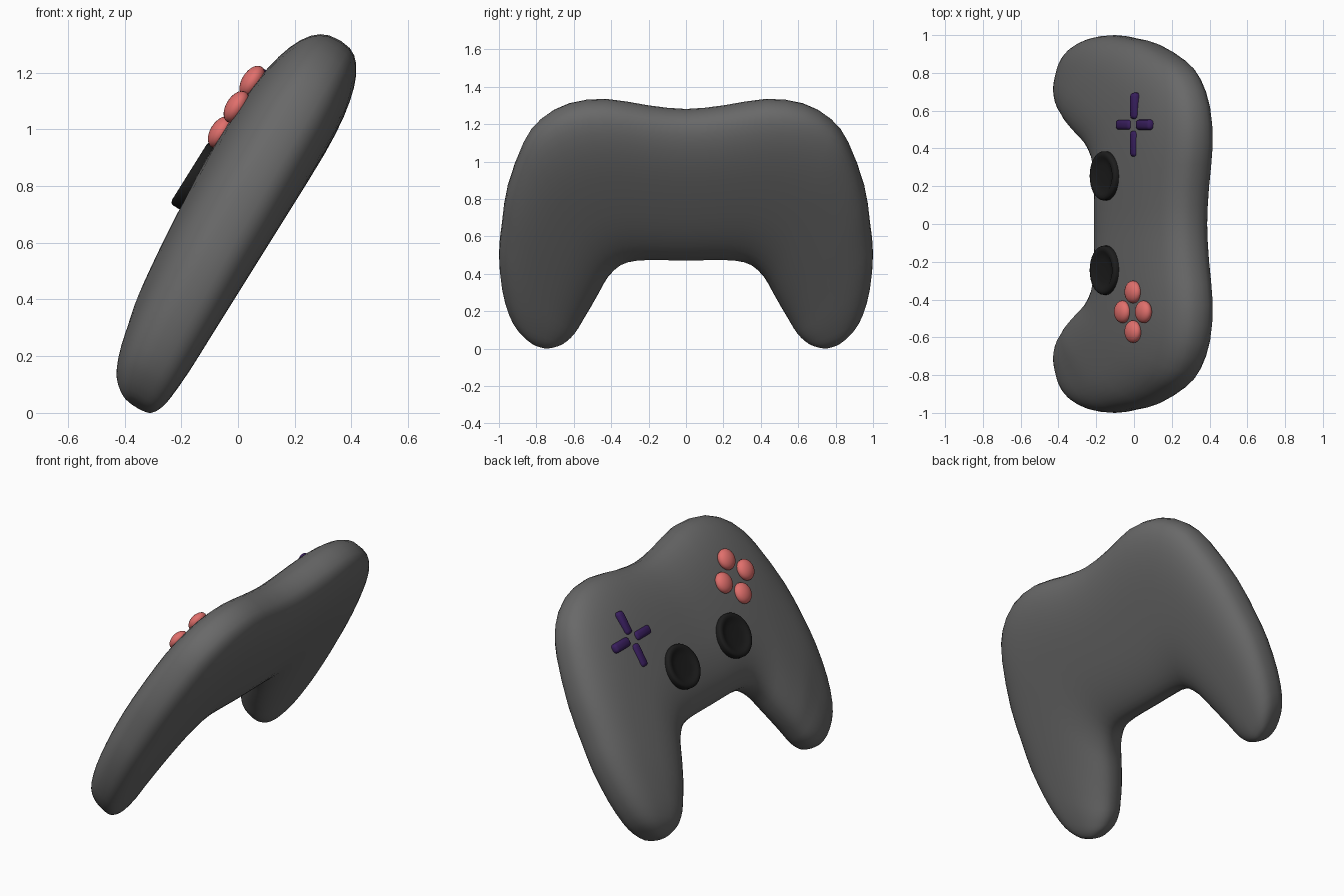
import bpy, bmesh, math
from mathutils import Matrix, Vector

if "Cube" in bpy.data.objects:
    bpy.data.objects.remove(bpy.data.objects["Cube"])

# Local frame: x = up along the slab, y = sideways, z = out of the button face
TILT = Matrix.Translation((0, 0, 0.665)) @ Matrix.Rotation(math.radians(-58), 4, 'Y')


def material(name, rgb):
    m = bpy.data.materials.new(name)
    m.diffuse_color = (*rgb, 1)
    m.use_nodes = True
    m.node_tree.nodes["Principled BSDF"].inputs["Base Color"].default_value = m.diffuse_color
    return m


GREY = material("dark_grey", (0.14, 0.14, 0.14))
BLACK = material("black", (0.012, 0.012, 0.012))
RED = material("red", (0.75, 0.16, 0.15))
PURPLE = material("purple", (0.04, 0.013, 0.11))


def finish(bm, name, mat):
    bmesh.ops.recalc_face_normals(bm, faces=bm.faces)
    bm.transform(TILT)
    me = bpy.data.meshes.new(name)
    bm.to_mesh(me)
    bm.free()
    me.materials.append(mat)
    for p in me.polygons:
        p.use_smooth = True
    ob = bpy.data.objects.new(name, me)
    bpy.context.collection.objects.link(ob)
    return ob


def skin(bm, rings):
    for a, b in zip(rings, rings[1:]):
        n = len(a)
        for i in range(n):
            bm.faces.new((a[i], a[(i + 1) % n], b[(i + 1) % n], b[i]))
    bm.faces.new(rings[0])
    bm.faces.new(rings[-1])


# Body: arch of cross-sections, centre to grip tip
# outer y, outer up, inner y, inner up, front height, back height
HALF = [
    (0, .685, 0, -.218, .216, -.125), (.2, .706, .15, -.217, .22, -.125),
    (.43, .747, .26, -.222, .223, -.125), (.63, .72, .345, -.25, .222, -.125),
    (.78, .625, .415, -.325, .215, -.125), (.87, .485, .46, -.415, .206, -.125),
    (.955, .22, .505, -.505, .19, -.125), (.985, 0, .535, -.56, .175, -.125),
    (1, -.18, .56, -.605, .155, -.125), (.985, -.38, .59, -.655, .132, -.125),
    (.95, -.53, .63, -.695, .104, -.12), (.905, -.62, .665, -.715, .075, -.112),
    (.845, -.685, .72, -.73, .035, -.093), (.805, -.71, .75, -.73, .005, -.06),
]
mirrored = [(-s[0], s[1], -s[2], *s[3:]) for s in reversed(HALF[1:])]
sections = [Vector(s) for s in mirrored + HALF]


def catmull(p0, p1, p2, p3, t):
    return 0.5 * (2 * p1 + (p2 - p0) * t + (2 * p0 - 5 * p1 + 4 * p2 - p3) * t * t
                  + (3 * p1 - p0 - 3 * p2 + p3) * t ** 3)


dense = []
last = len(sections) - 1
for i in range(last):
    for t in (0, 0.5):
        dense.append(catmull(sections[max(i - 1, 0)], sections[i], sections[i + 1],
                             sections[min(i + 2, last)], t))
dense.append(sections[-1])

bm = bmesh.new()
rings = []
N, POWER = 40, 2 / 2.6
for oy, ou, iy, iu, front, back in dense:
    mid = back + 0.47 * (front - back)
    ring = []
    for k in range(N):
        a = 2 * math.pi * k / N
        c = math.copysign(abs(math.cos(a)) ** POWER, math.cos(a))
        s = math.copysign(abs(math.sin(a)) ** POWER, math.sin(a))
        w = (1 + c) / 2
        h = mid + (s * (front - mid) if s > 0 else s * (mid - back))
        ring.append(bm.verts.new((iu + w * (ou - iu), iy + w * (oy - iy), h)))
    rings.append(ring)
skin(bm, rings)
finish(bm, "body", GREY)

# Thumbsticks: lathed dished caps
STICK = [(.11, .12), (.122, .19), (.13, .21), (.13, .236), (.126, .243), (.115, .247),
         (.1, .245), (.09, .239), (.06, .235), (.02, .234)]
for side, y in (("left", .255), ("right", -.245)):
    bm = bmesh.new()
    skin(bm, [[bm.verts.new((.072 + r * math.cos(k * math.pi / 16),
                             y + r * math.sin(k * math.pi / 16), h))
               for k in range(32)] for r, h in STICK])
    finish(bm, side + "_thumbstick", BLACK)

# Four domed buttons and four direction pad bars, each around a centre
for k, (dx, dy) in enumerate(((1, 0), (0, 1), (-1, 0), (0, -1))):
    bm = bmesh.new()
    bmesh.ops.create_uvsphere(bm, u_segments=24, v_segments=14, radius=1, matrix=Matrix.Translation(
        (.355 + .105 * dx, -.465 + .105 * dy, .228)) @ Matrix.Diagonal((.062, .06, .037, 1)))
    finish(bm, f"round_button_{k + 1}", RED)

    bm = bmesh.new()
    bmesh.ops.create_cube(bm, size=1, matrix=Matrix.Translation(
        (.35 + .1 * dx, .525 + .1 * dy, .205)) @ Matrix.Diagonal(
        (.14 if dx else .055, .14 if dy else .055, .06, 1)))
    bmesh.ops.bevel(bm, geom=bm.edges[:], offset=.02, segments=3, profile=.5, affect='EDGES')
    finish(bm, f"direction_pad_bar_{k + 1}", PURPLE)

# Rest the whole model on the floor
low = min(v.co.z for v in bpy.data.objects["body"].data.vertices)
for ob in bpy.context.collection.objects:
    ob.data.transform(Matrix.Translation((0, 0, -low)))
